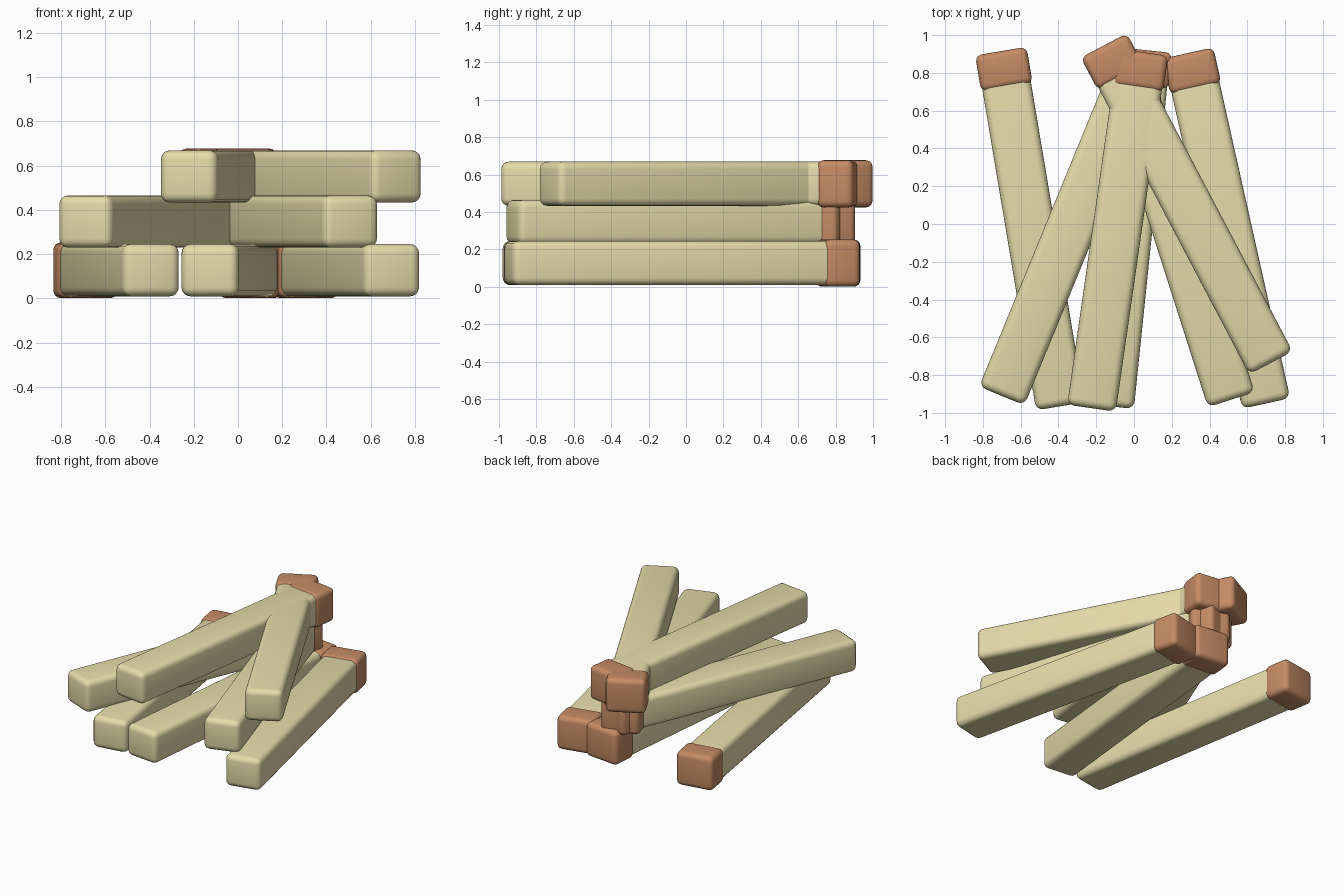
import bpy, math
from mathutils import Matrix, Vector

if "Cube" in bpy.data.objects:
    bpy.data.objects.remove(bpy.data.objects["Cube"])


def material(name, rgb):
    m = bpy.data.materials.new(name)
    m.diffuse_color = (*rgb, 1)
    m.use_nodes = True
    m.node_tree.nodes["Principled BSDF"].inputs["Base Color"].default_value = m.diffuse_color
    return m


CREAM = material("cream", (0.79, 0.71, 0.40))
BROWN = material("brown", (0.56, 0.26, 0.13))


def rounded_box(name, size, center, angle, bevel, mat):
    bpy.ops.mesh.primitive_cube_add(size=1)
    ob = bpy.context.object
    ob.name = name
    ob.data.transform(Matrix.Diagonal((*size, 1)))
    ob.location = center
    ob.rotation_euler.z = angle
    mod = ob.modifiers.new("round", 'BEVEL')
    mod.width = bevel
    mod.segments = 4
    bpy.ops.object.modifier_apply(modifier=mod.name)
    bpy.ops.object.shade_smooth_by_angle(angle=math.radians(35))
    ob.data.materials.append(mat)


# Each stick: front end centre, back end centre, layer height
STICKS = [
    ("bottom_left", (-0.39, -0.965), (-0.705, 0.915), 0.127),
    ("bottom_middle", (-0.13, -0.965), (0.065, 0.92), 0.127),
    ("bottom_right", (0.70, -0.95), (0.285, 0.905), 0.127),
    ("middle_left", (-0.70, -0.91), (0.025, 0.855), 0.347),
    ("middle_right", (0.515, -0.93), (-0.06, 0.87), 0.347),
    ("top_left", (-0.225, -0.975), (0.045, 0.91), 0.551),
    ("top_right", (0.725, -0.735), (-0.16, 0.945), 0.551),
]
CAP = 0.195

for name, front, back, z in STICKS:
    a, b = Vector(front), Vector(back)
    d = (b - a).normalized()
    angle = math.atan2(d.y, d.x) - math.pi / 2
    # Wooden shaft, ending inside the cap
    end = b - d * 0.02
    c = (a + end) / 2
    rounded_box(name + "_shaft", (0.26, (end - a).length, 0.236),
                (c.x, c.y, z), angle, 0.04, CREAM)
    # Slightly larger coloured tip
    c = b - d * CAP / 2
    rounded_box(name + "_tip", (0.276, CAP, 0.252),
                (c.x, c.y, z), angle, 0.035, BROWN)
